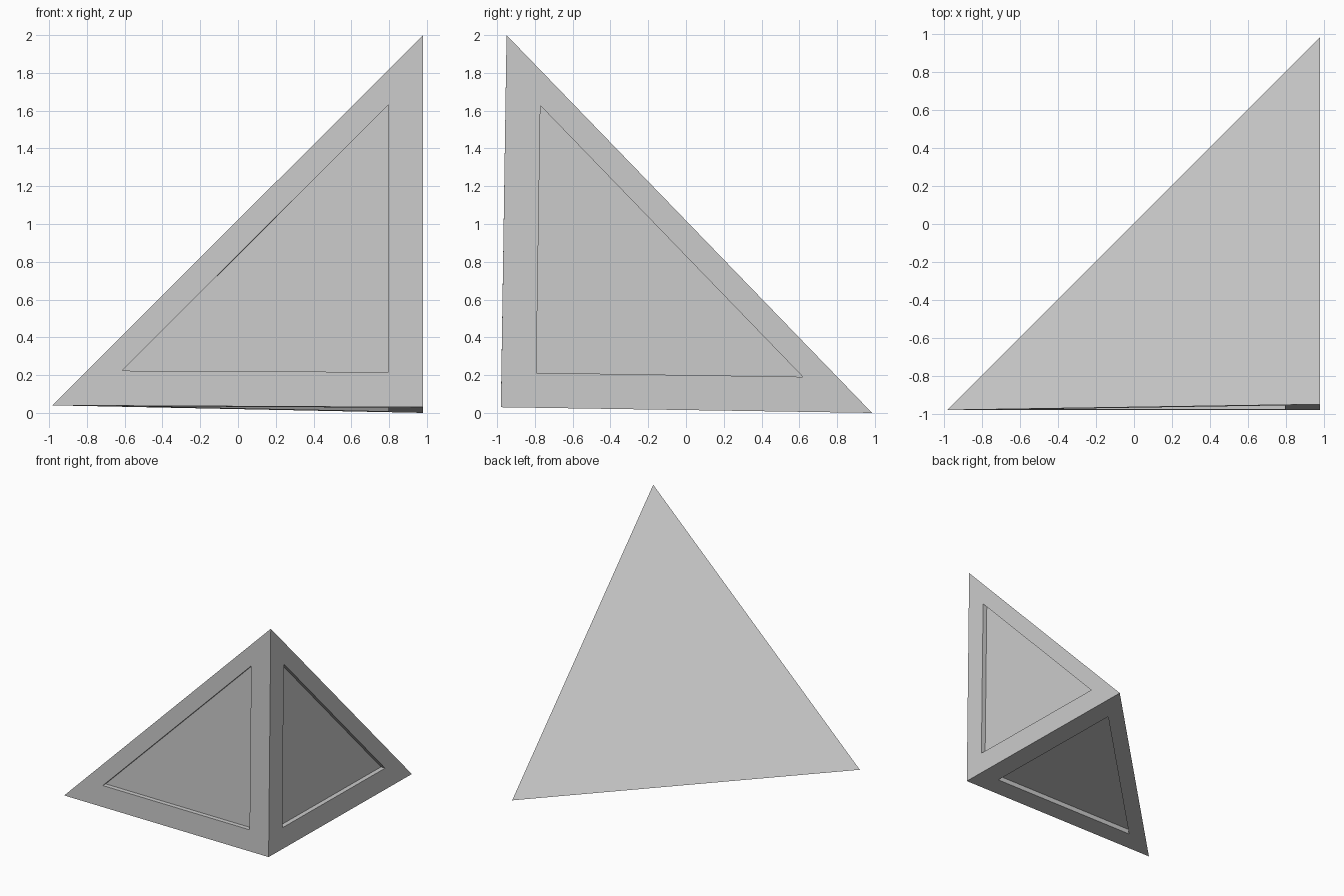
import bpy, bmesh
from mathutils import Vector

if "Cube" in bpy.data.objects:
    bpy.data.objects.remove(bpy.data.objects["Cube"])

PANEL_SCALE = 0.718
DEPTH = 0.04

# Corner-shaped tetrahedron, leaning very slightly
bm = bmesh.new()
left, corner, back, apex = [bm.verts.new(p) for p in (
    (-0.983, -0.98, 0.04), (0.98, -0.98, 0.03), (0.98, 0.985, 0.0), (0.98, -0.95, 2.0))]
front = bm.faces.new((left, corner, apex))
side = bm.faces.new((corner, back, apex))
base = bm.faces.new((left, back, corner))
bm.faces.new((left, apex, back))
bmesh.ops.recalc_face_normals(bm, faces=bm.faces)


def recess_panel(face):
    """Scale a panel inside the face, then sink it with straight walls."""
    normal = face.normal.copy()
    centre = face.calc_center_median()
    rim = [v.co.copy() for v in face.verts]
    inner = [bm.verts.new(centre + (p - centre) * PANEL_SCALE) for p in rim]
    floor = [bm.verts.new(v.co - normal * DEPTH) for v in inner]
    outer = list(face.verts)
    bm.faces.remove(face)
    for i in range(3):
        j = (i + 1) % 3
        bm.faces.new((outer[i], outer[j], inner[j], inner[i]))
        bm.faces.new((inner[i], inner[j], floor[j], floor[i]))
    bm.faces.new(floor)


# Sunken triangular panels on the three right-angled faces
for f in (front, side, base):
    recess_panel(f)

mesh = bpy.data.meshes.new("corner_pyramid")
bm.to_mesh(mesh)
bm.free()
obj = bpy.data.objects.new("corner_pyramid", mesh)
bpy.context.collection.objects.link(obj)
